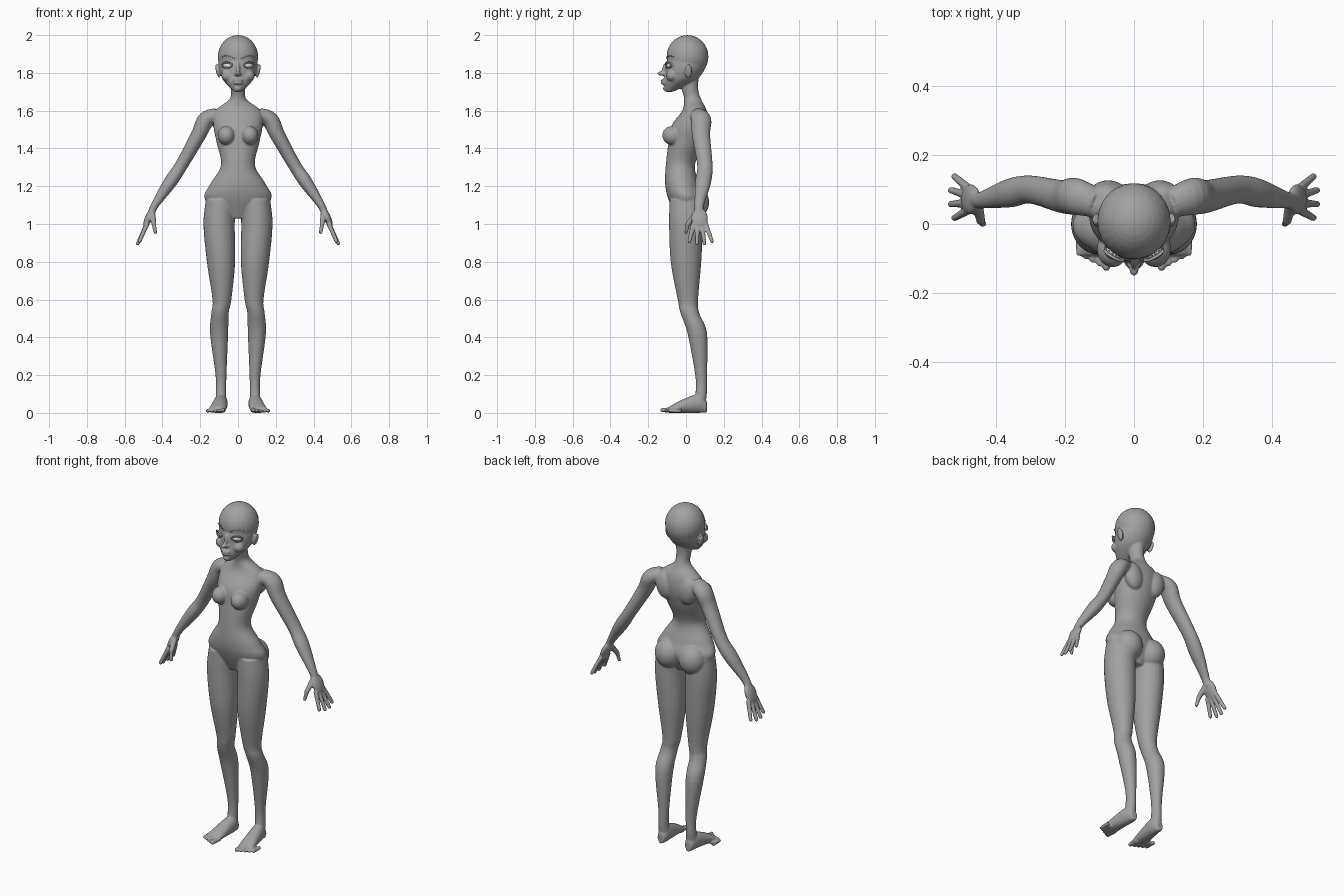
import bpy, bmesh, math
from mathutils import Vector, Matrix

cube = bpy.data.objects.get("Cube")
if cube:
    bpy.data.objects.remove(cube)

RIGHT, BACK, UP = Matrix.Identity(3)


def material(name, value):
    mat = bpy.data.materials.new(name)
    mat.use_nodes = True
    color = (value, value, value, 1)
    mat.diffuse_color = color
    mat.node_tree.nodes["Principled BSDF"].inputs["Base Color"].default_value = color
    return mat


def spline(points, steps=5):
    """Catmull-Rom curve through tuples of any length."""
    padded = [points[0], *points, points[-1]]
    curve = []
    for before, start, end, after in zip(padded, padded[1:], padded[2:], padded[3:]):
        for step in range(steps):
            t = step / steps
            curve.append([start[n] + t / 2 * (end[n] - before[n]
                          + t * (2 * before[n] - 5 * start[n] + 4 * end[n] - after[n]
                                 + t * (3 * start[n] - before[n] - 3 * end[n] + after[n])))
                          for n in range(len(start))])
    return curve + [list(points[-1])]


def loft(bm, sections, normal=None, depth_axis=BACK, sides=24):
    """Skin ellipses given as (x, y, z, half width, half depth)."""
    rows, rings = spline(sections), []
    for index, (x, y, z, width, depth) in enumerate(rows):
        previous, following = rows[max(index - 1, 0)], rows[min(index + 1, len(rows) - 1)]
        along = normal or (Vector(following[:3]) - Vector(previous[:3])).normalized()
        deep = (depth_axis - along * depth_axis.dot(along)).normalized()
        wide = deep.cross(along)
        angles = [math.tau * k / sides for k in range(sides)]
        rings.append([bm.verts.new(Vector((x, y, z)) + wide * width * math.cos(a)
                                   + deep * depth * math.sin(a)) for a in angles])
    faces = [bm.faces.new(rings[0]), bm.faces.new(rings[-1])]
    for lower, upper in zip(rings, rings[1:]):
        for k in range(sides):
            faces.append(bm.faces.new((lower[k - 1], lower[k], upper[k], upper[k - 1])))
    bmesh.ops.recalc_face_normals(bm, faces=faces)


def limb(bm, sections, ratio, **frame):
    """Loft of (x, y, z, half width) with depth in proportion to width."""
    loft(bm, [(*section, section[-1] * ratio) for section in sections], **frame)


def digit(bm, root, tip, radius):
    """Finger or toe: a tapering rod with a rounded end."""
    limb(bm, [(*root, radius), (*tip, radius * .8)], 1, depth_axis=RIGHT, sides=12)
    ball(bm, tip, [radius * .8] * 3)


def ball(bm, center, radii, tilt=0, axis="Y"):
    place = Matrix.Translation(center) @ Matrix.Rotation(math.radians(tilt), 4, axis)
    bmesh.ops.create_uvsphere(bm, u_segments=24, v_segments=16, radius=1,
                              matrix=place @ Matrix.Diagonal((*radii, 1)))


def mirror(bm):
    copy = bmesh.ops.duplicate(bm, geom=bm.verts[:] + bm.edges[:] + bm.faces[:])["geom"]
    for vert in (g for g in copy if isinstance(g, bmesh.types.BMVert)):
        vert.co.x *= -1
    bmesh.ops.reverse_faces(bm, faces=[g for g in copy if isinstance(g, bmesh.types.BMFace)])


def finish(bm, name, mat):
    mesh = bpy.data.meshes.new(name)
    bm.to_mesh(mesh)
    bm.free()
    mesh.materials.append(mat)
    mesh.polygons.foreach_set("use_smooth", [True] * len(mesh.polygons))
    obj = bpy.data.objects.new(name, mesh)
    bpy.context.collection.objects.link(obj)
    return obj


skin = material("clay grey", .36)
pale = material("pale grey", .75)
body = bmesh.new()

# Leg from hip to heel
limb(body, [(.09, 0, 1.13, .08), (.1, 0, 1, .083), (.09, 0, .8, .075), (.085, .01, .6, .05),
            (.095, .02, .53, .046), (.1, .06, .42, .048), (.09, .08, .2, .029),
            (.09, .08, .1, .028), (.09, .07, .04, .03)], 1.08, normal=UP)

# Foot resting on the ground, then toes
foot = [(.09, .11, .03, .02), (.09, .07, .05, .035), (.1, -.02, .035, .042), (.11, -.09, .016, .048)]
loft(body, [(x, y, z, width, z) for x, y, z, width in foot], normal=-BACK, depth_axis=UP)
for toe in range(5):
    radius = .011 if toe else .015
    tip = Vector((.08 + toe * .02, -.125 + toe * .01, radius))
    digit(body, tip + BACK * .06, tip, radius)

# Arm, palm, fingers and thumb
limb(body, [(.11, .06, 1.58, .035), (.17, .08, 1.55, .045), (.21, .08, 1.47, .04),
            (.3, .1, 1.31, .034), (.36, .09, 1.22, .035), (.44, .07, 1.1, .021),
            (.46, .07, 1.05, .02)], 1.2)
ball(body, (.474, .072, 1.03), (.019, .044, .058), -22)
for finger in range(4):
    spread = finger - 1.5
    tip = Vector((.532 - spread ** 2 * .005, .078 + spread * .04, .895 + spread ** 2 * .006))
    digit(body, (.482, .072 + spread * .022, 1), tip, .013)
thumb_joint = (.445, .01, 1)
digit(body, (.455, .06, 1.06), thumb_joint, .017)
digit(body, thumb_joint, (.438, 0, .955), .012)

# Chest, seat, shoulder blade, ear and cheek volumes
ball(body, (.062, -.072, 1.468), (.046, .054, .05), -12, "X")
ball(body, (.078, .047, 1.115), (.078, .076, .085))
ball(body, (.075, .085, 1.53), (.055, .042, .08), 12)
ball(body, (.108, .012, 1.81), (.009, .021, .038), 14)
ball(body, (.055, -.075, 1.785), (.033, .03, .03))
mirror(body)

# Torso and neck
trunk = [(0, 1.03, .06, .05), (0, 1.13, .175, .093), (-.02, 1.21, .148, .09),
         (-.03, 1.31, .09, .077), (0, 1.43, .113, .093), (.02, 1.52, .13, .097),
         (.045, 1.6, .12, .065), (.035, 1.66, .045, .045), (.02, 1.72, .039, .044),
         (.02, 1.8, .045, .05)]
loft(body, [(0, *section) for section in trunk], normal=UP, sides=40)

# Face and skull
face = [(-.09, 1.7, .02, .022), (-.04, 1.75, .07, .078), (-.015, 1.79, .092, .096),
        (0, 1.84, .102, .107), (.01, 1.9, .1, .1)]
loft(body, [(0, *section) for section in face], normal=UP, sides=40)
ball(body, (0, .008, 1.886), (.107, .111, .114))

# Nose, lips and chin
ball(body, (0, -.108, 1.82), (.011, .02, .04), -14, "X")
ball(body, (0, -.132, 1.797), (.014, .019, .012))
ball(body, (0, -.12, 1.793), (.021, .012, .009))
for height in (1.761, 1.746):
    ball(body, (0, -.114, height), (.027, .02, .008))
ball(body, (0, -.1, 1.718), (.022, .022, .016))

# Fuse the volumes into one smooth skin
figure = finish(body, "body", skin)
remesh = figure.modifiers.new("fuse", "REMESH")
remesh.mode = "VOXEL"
remesh.voxel_size = .005
remesh.use_smooth_shade = True
soften = figure.modifiers.new("soften", "SMOOTH")
soften.factor = .5
soften.iterations = 5

# Eyes turned outward around the face
eyes, eyelids, brows = bmesh.new(), bmesh.new(), bmesh.new()
eye_center = Vector((.053, -.083, 1.84))
eye_turn = 28
ball(eyes, eye_center, (.029, .017, .016), eye_turn, "Z")

# Upper and lower eyelid rims
turn = Matrix.Rotation(math.radians(eye_turn), 3, "Z")
for side, radius in ((1, .0045), (-1, .003)):
    rim = []
    for step in range(9):
        angle = math.pi * step / 8
        bulge = math.sin(angle)
        offset = Vector((.03 * math.cos(angle), -.009 - .007 * bulge, side * .015 * bulge))
        rim.append((*(eye_center + turn @ offset), radius))
    limb(eyelids, rim, 1, sides=8)

# Row of brow dots following the forehead
for step in range(7):
    x = .022 + step * .01
    y = -.105 * math.sqrt(1 - (x / .107) ** 2)
    ball(brows, (x, y, 1.876 + .014 * math.sin(step * .4)), [.003] * 3)

for bm, name, mat in ((eyes, "eyes", pale), (eyelids, "eyelids", skin), (brows, "brows", skin)):
    mirror(bm)
    finish(bm, name, mat)
